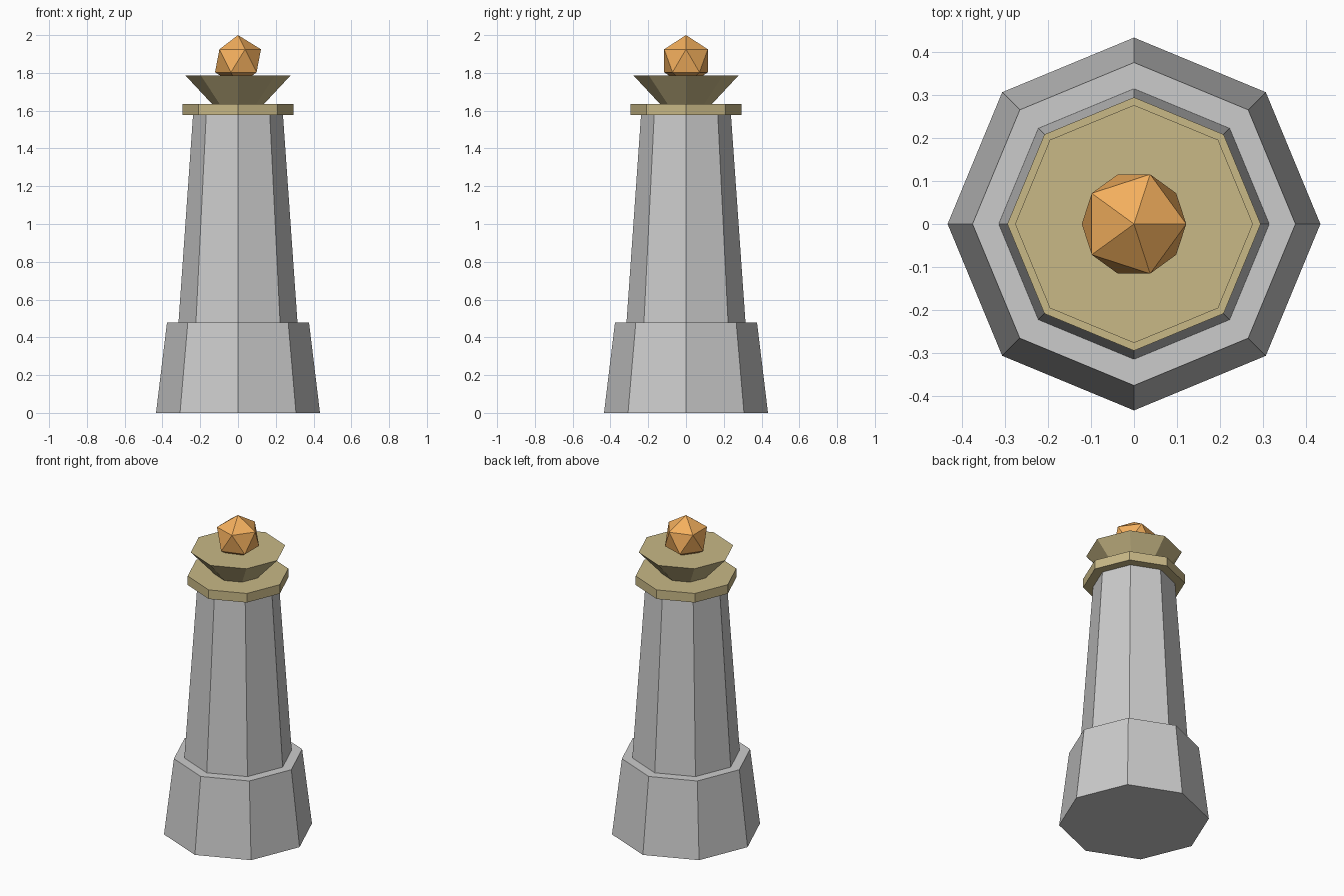
import bpy

if "Cube" in bpy.data.objects:
    bpy.data.objects.remove(bpy.data.objects["Cube"])


def material(name, color):
    m = bpy.data.materials.new(name)
    m.diffuse_color = color
    m.use_nodes = True
    m.node_tree.nodes["Principled BSDF"].inputs["Base Color"].default_value = m.diffuse_color
    return m


def octagon(name, r_bottom, r_top, z0, z1, mat=None):
    # Tapered eight-sided block with corners on the x and y axes
    bpy.ops.mesh.primitive_cone_add(vertices=8, radius1=r_bottom, radius2=r_top,
                                    depth=z1 - z0, location=(0, 0, (z0 + z1) / 2))
    ob = bpy.context.object
    ob.name = name
    if mat:
        ob.data.materials.append(mat)
    return ob


brass = material("brass", (0.58, 0.48, 0.24, 1))
amber = material("amber", (0.90, 0.43, 0.11, 1))

# Stone pedestal
octagon("base", 0.434, 0.376, 0.0, 0.478)
octagon("shaft", 0.315, 0.238, 0.478, 1.578)

# Brass collar and flared dish
octagon("collar", 0.295, 0.295, 1.578, 1.636, brass)
octagon("dish", 0.138, 0.277, 1.636, 1.785, brass)

# Faceted orb, sunk slightly into the dish
r = 0.136
bpy.ops.mesh.primitive_ico_sphere_add(subdivisions=1, radius=r, location=(0, 0, 2 - r))
orb = bpy.context.object
orb.name = "orb"
orb.data.materials.append(amber)
